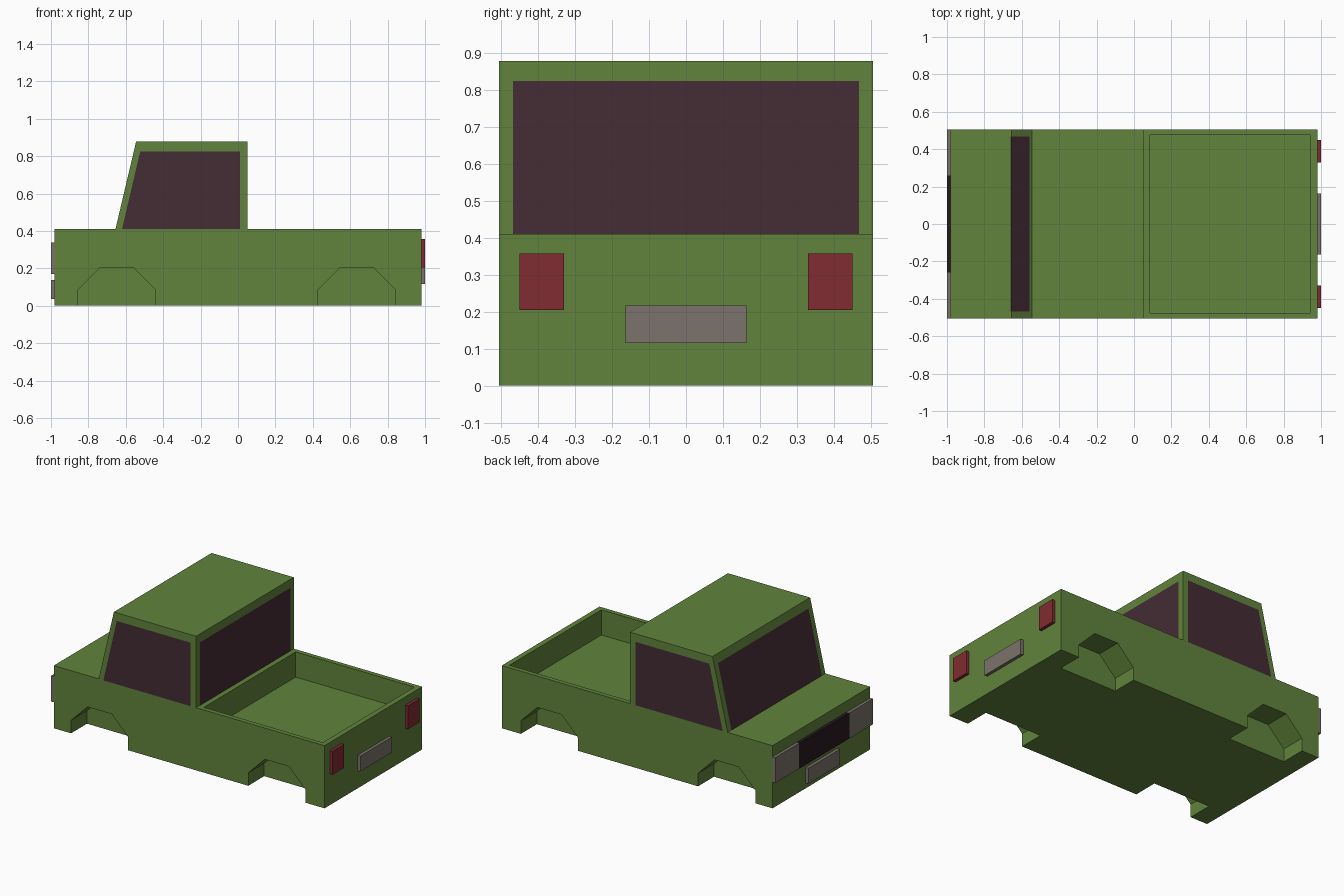
import bpy, bmesh
from mathutils import Vector

if "Cube" in bpy.data.objects:
    bpy.data.objects.remove(bpy.data.objects["Cube"])


def material(name, color):
    m = bpy.data.materials.new(name)
    m.diffuse_color = (*color, 1)
    m.use_nodes = True
    m.node_tree.nodes["Principled BSDF"].inputs["Base Color"].default_value = m.diffuse_color
    return m


GREEN = material("green_paint", (0.12, 0.23, 0.045))
GLASS = material("dark_glass", (0.058, 0.025, 0.035))
BLACK = material("grille_black", (0.02, 0.01, 0.015))
RED = material("tail_red", (0.22, 0.025, 0.032))
SILVER = material("silver", (0.2, 0.17, 0.145))


def finish(name, bm, mat):
    bmesh.ops.recalc_face_normals(bm, faces=bm.faces)
    mesh = bpy.data.meshes.new(name)
    bm.to_mesh(mesh)
    bm.free()
    ob = bpy.data.objects.new(name, mesh)
    bpy.context.collection.objects.link(ob)
    if mat:
        mesh.materials.append(mat)
    return ob


def prism(name, profile, y0, y1, mat=None):
    """Extrude an xz profile from y0 to y1."""
    bm = bmesh.new()
    face = bm.faces.new([bm.verts.new((x, y0, z)) for x, z in profile])
    geo = bmesh.ops.extrude_face_region(bm, geom=[face])["geom"]
    verts = [g for g in geo if isinstance(g, bmesh.types.BMVert)]
    bmesh.ops.translate(bm, verts=verts, vec=(0, y1 - y0, 0))
    return finish(name, bm, mat)


def box(name, x, y, z, mat=None):
    return prism(name, [(x[0], z[0]), (x[1], z[0]), (x[1], z[1]), (x[0], z[1])], *y, mat)


def panel(name, points, normal):
    """Single flat pane, lifted a hair off the body."""
    bm = bmesh.new()
    lift = Vector(normal).normalized() * 0.0015
    face = bm.faces.new([bm.verts.new(Vector(p) + lift) for p in points])
    face.normal_update()
    flip = face.normal.dot(lift) < 0
    mesh_ob = finish(name, bm, GLASS)
    if (mesh_ob.data.polygons[0].normal.dot(lift) < 0):
        mesh_ob.data.flip_normals()
    return mesh_ob


W = 0.505   # half width
H = 0.41    # bed rail and hood height
TOP = 0.877

# Body and cab in one side profile
body = prism("truck_body", [(-0.98, 0), (0.98, 0), (0.98, H), (0.05, H), (0.05, TOP),
                            (-0.545, TOP), (-0.655, H), (-0.98, H)], -W, W, GREEN)

# Cutters: cargo bed and four wheel wells
cutters = [box("bed_cutter", (0.085, 0.945), (-0.475, 0.475), (0.245, 0.6))]
for cx in (-0.648, 0.635):
    arch = [(cx - 0.207, -0.1), (cx + 0.207, -0.1), (cx + 0.207, 0.085),
            (cx + 0.087, 0.205), (cx - 0.087, 0.205), (cx - 0.207, 0.085)]
    for s in (-1, 1):
        cutters.append(prism("wheel_well_cutter", arch, s * 0.34, s * 0.6))

bpy.context.view_layer.objects.active = body
for c in cutters:
    mod = body.modifiers.new("cut", "BOOLEAN")
    mod.operation, mod.solver, mod.object = "DIFFERENCE", "EXACT", c
    bpy.ops.object.modifier_apply(modifier=mod.name)
    bpy.data.objects.remove(c)

# Windows
for s, side in ((-1, "left"), (1, "right")):
    panel(side + "_window", [(x, s * W, z) for x, z in
          ((-0.62, H), (0.012, H), (0.012, 0.825), (-0.523, 0.825))], (0, s, 0))
G = 0.467
panel("rear_window", [(0.05, -G, H), (0.05, G, H), (0.05, G, 0.823), (0.05, -G, 0.823)], (1, 0, 0))
xt = -0.655 + 0.11 * (0.823 - H) / (TOP - H)
panel("windshield", [(-0.655, -G, H), (-0.655, G, H), (xt, G, 0.823), (xt, -G, 0.823)],
      (-(TOP - H), 0, 0.11))

# Front grille, lights and plates
FRONT, REAR = (-1.0, -0.98), (0.98, 1.0)
box("grille", FRONT, (-0.26, 0.26), (0.17, 0.337), BLACK)
box("front_plate", FRONT, (-0.163, 0.163), (0.035, 0.137), SILVER)
box("rear_plate", REAR, (-0.163, 0.163), (0.116, 0.217), SILVER)
for s, side in ((-1, "left"), (1, "right")):
    box(side + "_headlight", FRONT, (s * 0.26, s * W), (0.17, 0.337), SILVER)
    box(side + "_tail_light", REAR, (s * 0.33, s * 0.45), (0.204, 0.357), RED)
